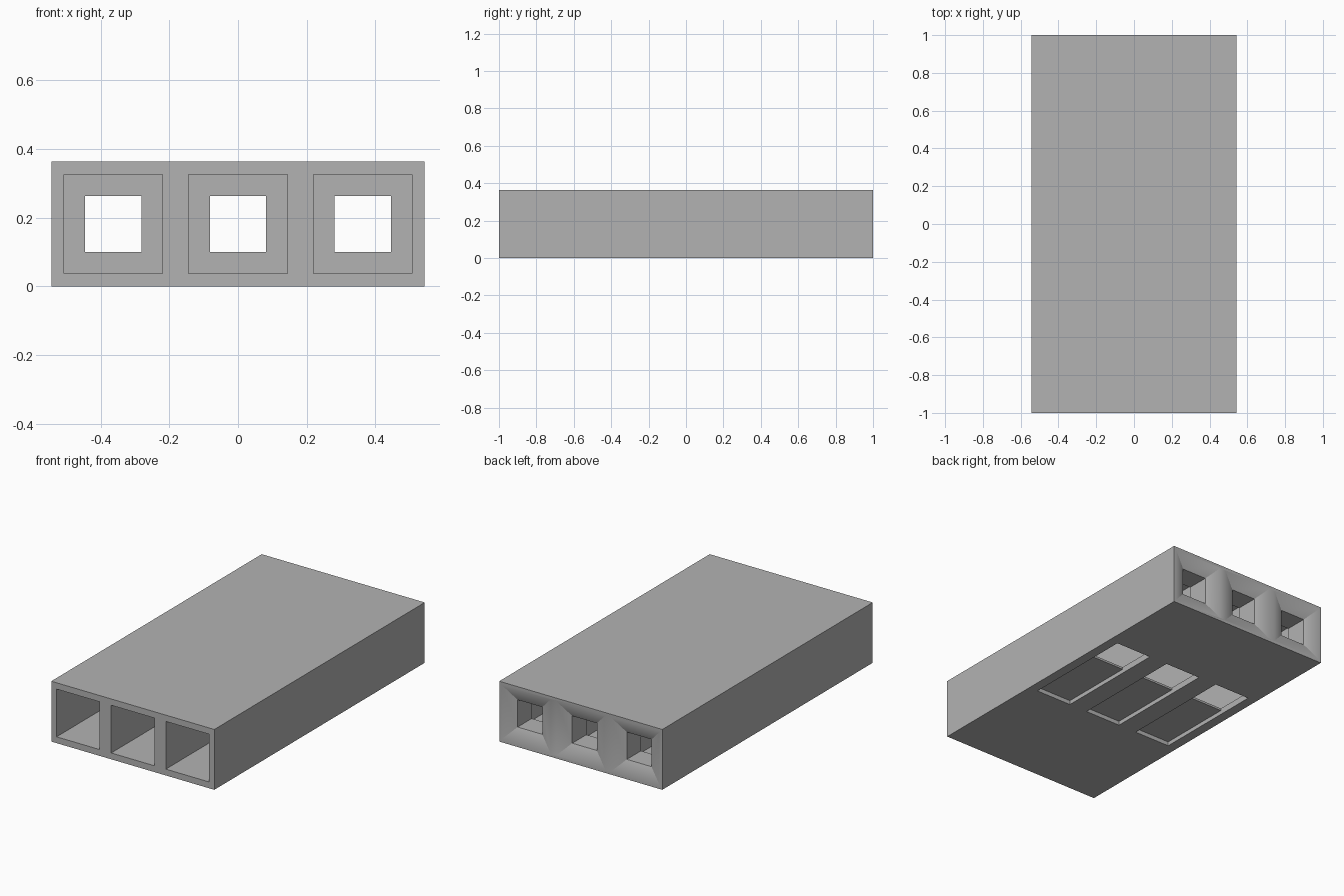
import bpy
import bmesh

if "Cube" in bpy.data.objects:
    bpy.data.objects.remove(bpy.data.objects["Cube"], do_unlink=True)

WIDTH, LENGTH, HEIGHT = 1.085, 2.0, 0.363
PITCH = 0.3635
MID = HEIGHT / 2

grey = bpy.data.materials.new("housing grey")
grey.use_nodes = True
colour = (0.45, 0.45, 0.45, 1)
grey.diffuse_color = colour
grey.node_tree.nodes["Principled BSDF"].inputs["Base Color"].default_value = colour


def loft(name, rings):
    """Closed solid through a list of matching point rings."""
    bm = bmesh.new()
    loops = [[bm.verts.new(p) for p in ring] for ring in rings]
    n = len(loops[0])
    for a, b in zip(loops, loops[1:]):
        for i in range(n):
            j = (i + 1) % n
            bm.faces.new((a[i], a[j], b[j], b[i]))
    bm.faces.new(loops[0])
    bm.faces.new(loops[-1])
    bmesh.ops.recalc_face_normals(bm, faces=bm.faces)
    mesh = bpy.data.meshes.new(name)
    bm.to_mesh(mesh)
    bm.free()
    mesh.materials.append(grey)
    obj = bpy.data.objects.new(name, mesh)
    bpy.context.collection.objects.link(obj)
    return obj


def square(x, y, half):
    return [(x + sx * half, y, MID + sz * half)
            for sx, sz in ((-1, -1), (1, -1), (1, 1), (-1, 1))]


# Outer block
w, l = WIDTH / 2, LENGTH / 2
housing = loft("connector_housing", [
    [(-w, -l, z), (w, -l, z), (w, l, z), (-w, l, z)] for z in (0, HEIGHT)])

# Bore: wide cavity, narrow neck, shallow funnel at the back
bore = [(-1.1, 0.1435), (0.83, 0.1435), (0.83, 0.082),
        (0.964, 0.082), (1.0, 0.163), (1.05, 0.163)]
# Underside latch slot: shallow recess over the tongue, then an open window
slot = [(-0.275, -0.1), (0.43, -0.1), (0.43, 0.1),
        (0.19, 0.1), (0.19, 0.025), (-0.275, 0.025)]

cutters = []
for x in (-PITCH, 0, PITCH):
    cutters.append(loft("bore_cutter", [square(x, y, h) for y, h in bore]))
    cutters.append(loft("slot_cutter", [
        [(x + side * 0.12, y, z) for y, z in slot] for side in (-1, 1)]))

bpy.ops.object.select_all(action='DESELECT')
housing.select_set(True)
bpy.context.view_layer.objects.active = housing
for cutter in cutters:
    cutter.hide_render = True
    mod = housing.modifiers.new("cut", 'BOOLEAN')
    mod.operation = 'DIFFERENCE'
    mod.solver = 'EXACT'
    mod.object = cutter
    bpy.ops.object.modifier_apply(modifier=mod.name)
    bpy.data.objects.remove(cutter, do_unlink=True)

bpy.ops.object.shade_smooth_by_angle(angle=0.5236)
